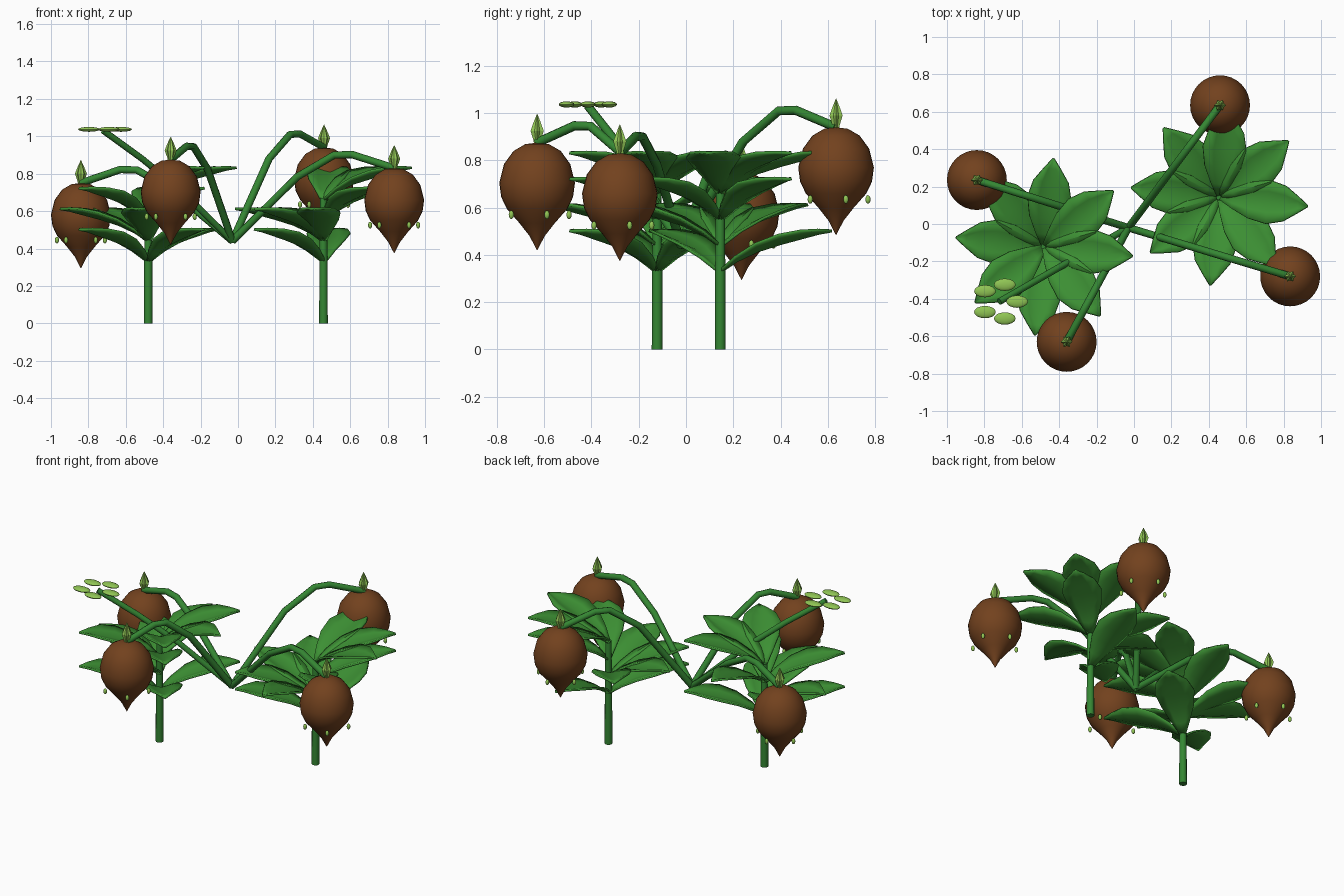
import bpy, bmesh, math
from mathutils import Vector, Matrix

if "Cube" in bpy.data.objects:
    bpy.data.objects.remove(bpy.data.objects["Cube"])


def material(name, rgb):
    m = bpy.data.materials.new(name)
    m.use_nodes = True
    m.diffuse_color = (*rgb, 1)
    m.node_tree.nodes["Principled BSDF"].inputs["Base Color"].default_value = (*rgb, 1)
    return m


LEAF = material("leaf_green", (0.046, 0.28, 0.034))
STEM = material("stem_green", (0.035, 0.24, 0.033))
BERRY = material("fruit_brown", (0.17, 0.054, 0.013))
LIGHT = material("light_green", (0.28, 0.56, 0.09))


def finish(name, bm, mat, angle=40):
    bmesh.ops.recalc_face_normals(bm, faces=bm.faces)
    me = bpy.data.meshes.new(name)
    bm.to_mesh(me)
    bm.free()
    me.materials.append(mat)
    ob = bpy.data.objects.new(name, me)
    bpy.context.collection.objects.link(ob)
    bpy.ops.object.select_all(action='DESELECT')
    ob.select_set(True)
    bpy.context.view_layer.objects.active = ob
    bpy.ops.object.shade_smooth_by_angle(angle=math.radians(angle))
    return ob


def skin(bm, rings):
    """Join closed rings of vertices into a capped tube."""
    for a, b in zip(rings, rings[1:]):
        for k in range(len(a)):
            n = (k + 1) % len(a)
            bm.faces.new((a[k], a[n], b[n], b[k]))
    bm.faces.new(rings[0])
    bm.faces.new(rings[-1])


def lathe(bm, profile, origin, sides, pleat=0):
    """Revolve (radius, height) points about z; pleat pulls in every other column."""
    rings = []
    for r, z in profile:
        rings.append([bm.verts.new(origin + Vector((
            r * (1 - pleat * (k % 2)) * math.cos(math.tau * k / sides),
            r * (1 - pleat * (k % 2)) * math.sin(math.tau * k / sides), z)))
            for k in range(sides)])
    skin(bm, rings)


def tube(name, points, radius, sides=8):
    """Sweep a round section along a path that lies in one vertical plane."""
    bm = bmesh.new()
    rings = []
    run = points[-1] - points[0]
    side = Vector((-run.y, run.x, 0)).normalized()
    for i, p in enumerate(points):
        t = (points[min(i + 1, len(points) - 1)] - points[max(i - 1, 0)]).normalized()
        up = t.cross(side)
        rings.append([bm.verts.new(p + radius * (side * math.cos(math.tau * k / sides)
                                                + up * math.sin(math.tau * k / sides)))
                      for k in range(sides)])
    skin(bm, rings)
    return finish(name, bm, STEM, 50)


def ellipsoid(bm, centre, size):
    mat = Matrix.Translation(centre) @ Matrix.Diagonal((*size, 1))
    bmesh.ops.create_uvsphere(bm, u_segments=16, v_segments=8, radius=1, matrix=mat)


HUB = Vector((-0.03, -0.02, 0.44))

# Hanging fruit, each with an arched stalk, bud and ring of seeds
FRUIT = [(0.001, 0), (0.05, -0.006), (0.10, -0.035), (0.14, -0.09), (0.16, -0.17),
         (0.152, -0.23), (0.128, -0.28), (0.075, -0.34), (0.032, -0.395), (0.001, -0.455)]
BUD = [(0.014, -0.01), (0.018, 0.01), (0.032, 0.05), (0.018, 0.085), (0.001, 0.122)]
TOPS = {"back_right": (-0.84, 0.235, 0.75), "front_right": (-0.36, -0.63, 0.875),
        "back_left": (0.46, 0.635, 0.94), "front_left": (0.835, -0.28, 0.83)}

for place, top in TOPS.items():
    top = Vector(top)
    rise = top.z - HUB.z
    heights = [(0, 0), (0.4, 0.88 * rise), (0.63, rise + 0.07), (0.74, rise + 0.072), (1, rise)]
    path = []
    for t, h in heights:
        p = HUB.lerp(top, t)
        path.append(Vector((p.x, p.y, HUB.z + h)))
    tube(place + "_fruit_stalk", path, 0.02)

    bm = bmesh.new()
    lathe(bm, FRUIT, top, 32)
    finish(place + "_fruit", bm, BERRY, 60)

    bm = bmesh.new()
    lathe(bm, BUD, top, 12, 0.3)
    finish(place + "_bud", bm, LIGHT, 20)

    bm = bmesh.new()
    for k in range(5):
        a = math.radians(90 + 72 * k)
        ellipsoid(bm, top + Vector((0.135 * math.cos(a), 0.135 * math.sin(a), -0.305)),
                  (0.011, 0.011, 0.018))
    finish(place + "_seeds", bm, LIGHT)

# Flower on its own stalk, with five flat petals
flower = Vector((-0.72, -0.415, 1.037))
path = []
for t, z in [(0, HUB.z), (0.4, 0.71), (0.7, 0.88), (1, 1.03)]:
    p = HUB.lerp(flower, t)
    path.append(Vector((p.x, p.y, z)))
tube("flower_stalk", path, 0.018)
bm = bmesh.new()
for k in range(5):
    a = math.tau * k / 5
    ellipsoid(bm, flower + Vector((0.095 * math.cos(a), 0.095 * math.sin(a), 0)),
              (0.058, 0.033, 0.013))
finish("flower_petals", bm, LIGHT)

# Leaf stations: distance out, half width, height above the joint
BLADE = [(0.0, 0.015, 0), (0.07, 0.055, 0.055), (0.16, 0.097, 0.105), (0.26, 0.117, 0.14),
         (0.35, 0.094, 0.16), (0.42, 0.045, 0.17), (0.475, 0.004, 0.172)]
JOINTS = (0.33, 0.44, 0.55, 0.66)


def add_leaf(bm, joint, angle):
    turn = Matrix.Translation(joint) @ Matrix.Rotation(math.radians(angle), 4, 'Z')
    rows = []
    for d, w, h in BLADE:
        rows.append([bm.verts.new(turn @ Vector((d, w * s, h + 0.3 * w * (abs(s) - 0.6))))
                     for s in (-1, -0.5, 0, 0.5, 1)])
    for a, b in zip(rows, rows[1:]):
        for k in range(4):
            bm.faces.new((a[k], a[k + 1], b[k + 1], b[k]))


# Two leafy plants: position, then leaf directions at each joint from the lowest up
PLANTS = {
    "right": (-0.48, -0.122, [(39, -51, -141), (129, 174, -96), (84, -141, -51), (-51, -6, 39)]),
    "left": (0.457, 0.145, [(84, -141), (129, 174, -141, -96), (-51, 39), (-6, 39, 84)]),
}
for place, (x, y, tiers) in PLANTS.items():
    bm = bmesh.new()
    lathe(bm, [(0.023, 0), (0.022, 0.3), (0.018, 0.67)], Vector((x, y, 0)), 12)
    finish(place + "_plant_stem", bm, STEM)

    bm = bmesh.new()
    for z, angles in zip(JOINTS, tiers):
        for angle in angles:
            add_leaf(bm, Vector((x, y, z)), angle)
    leaves = finish(place + "_plant_leaves", bm, LEAF)
    mod = leaves.modifiers.new("thickness", 'SOLIDIFY')
    mod.thickness = 0.012
    mod.offset = 0
